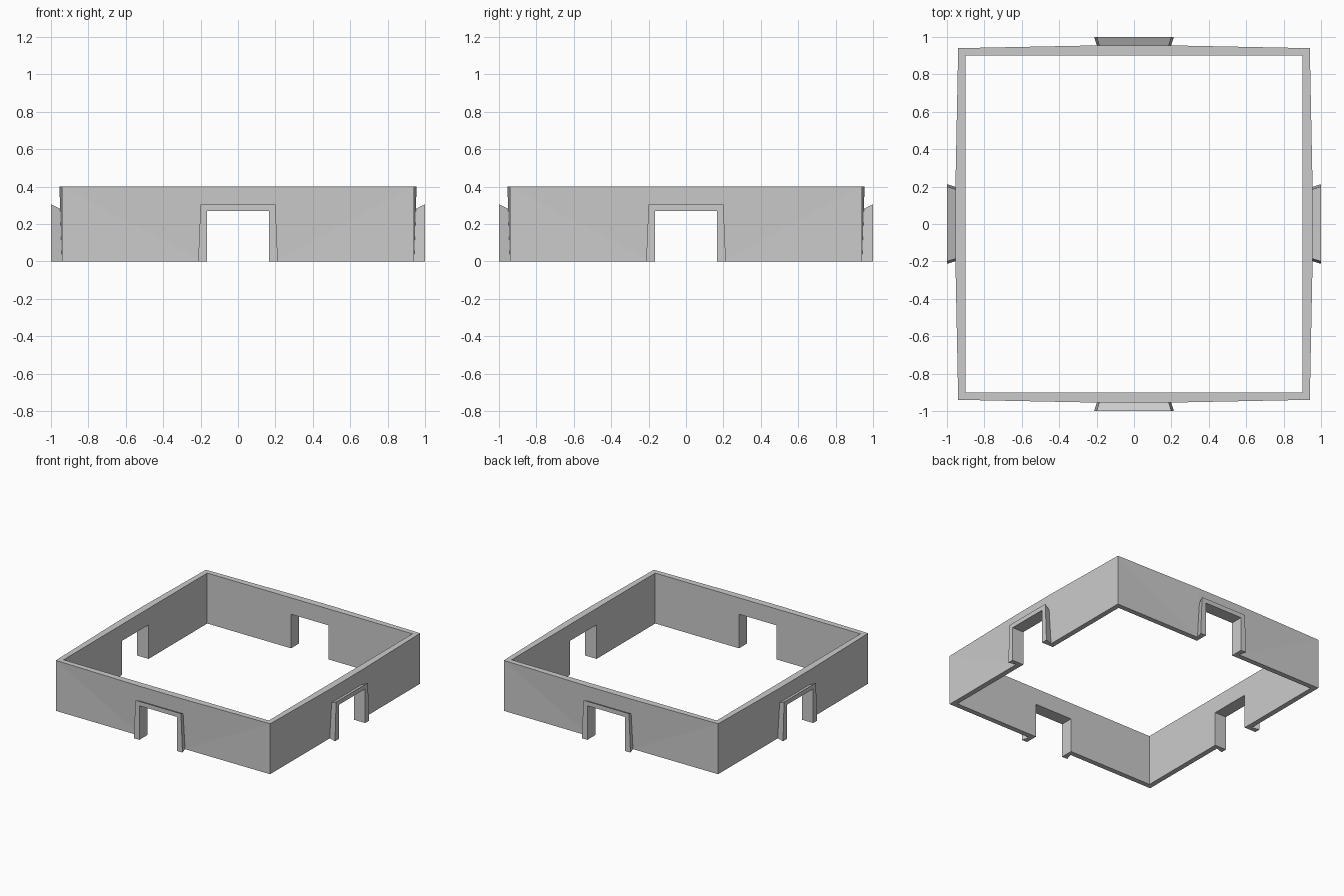
import bpy, bmesh
from math import pi
from mathutils import Matrix

if "Cube" in bpy.data.objects:
    bpy.data.objects.remove(bpy.data.objects["Cube"])


def make_object(name, bm):
    bmesh.ops.recalc_face_normals(bm, faces=bm.faces)
    mesh = bpy.data.meshes.new(name)
    bm.to_mesh(mesh)
    bm.free()
    obj = bpy.data.objects.new(name, mesh)
    bpy.context.collection.objects.link(obj)
    return obj


def bridge(bm, a, b):
    n = len(a)
    for i in range(n):
        j = (i + 1) % n
        bm.faces.new((a[i], a[j], b[j], b[i]))


def ring(bm, side, z):
    # repeat one side's points around the square
    return [bm.verts.new(Matrix.Rotation(k * pi / 2, 3, 'Z') @ v.co)
            for k in range(4)
            for v in [type('P', (), {'co': Matrix.Translation((x, y, z)).translation})
                      for x, y in side]]


def combine(target, tool, operation):
    mod = target.modifiers.new(operation.lower(), 'BOOLEAN')
    mod.operation = operation
    mod.solver = 'EXACT'
    mod.object = tool
    bpy.context.view_layer.objects.active = target
    bpy.ops.object.modifier_apply(modifier=mod.name)
    bpy.data.objects.remove(tool)


# Square wall ring, bulging slightly at the top middle of each side
def outer(bulge):
    return [(-0.94, -0.94), (-0.19, -bulge), (0.19, -bulge)]


inner = [(-0.90, -0.90), (-0.19, -0.90), (0.19, -0.90)]
bm = bmesh.new()
loops = [ring(bm, outer(0.941), 0), ring(bm, outer(0.955), 0.4),
         ring(bm, inner, 0.4), ring(bm, inner, 0)]
for k in range(4):
    bridge(bm, loops[k], loops[(k + 1) % 4])
bmesh.ops.triangulate(bm, faces=bm.faces)
wall = make_object("wall", bm)

# Flared gate surrounds, one per side
for k in range(4):
    bm = bmesh.new()
    front, back = [[bm.verts.new(p) for p in
                    ((-w0, y, 0), (w0, y, 0), (w1, y, h), (-w1, y, h))]
                   for y, w0, w1, h in ((-1, 0.213, 0.2, 0.305),
                                        (-0.92, 0.188, 0.175, 0.267))]
    bridge(bm, front, back)
    bm.faces.new(front)
    bm.faces.new(back)
    bm.transform(Matrix.Rotation(k * pi / 2, 4, 'Z'))
    combine(wall, make_object("gate_surround", bm), 'UNION')

# Passages through opposite gates
for size in ((0.33, 2.4, 0.54), (2.4, 0.33, 0.54)):
    bm = bmesh.new()
    bmesh.ops.create_cube(bm, size=1, matrix=Matrix.Diagonal((*size, 1)))
    combine(wall, make_object("passage_cutter", bm), 'DIFFERENCE')
